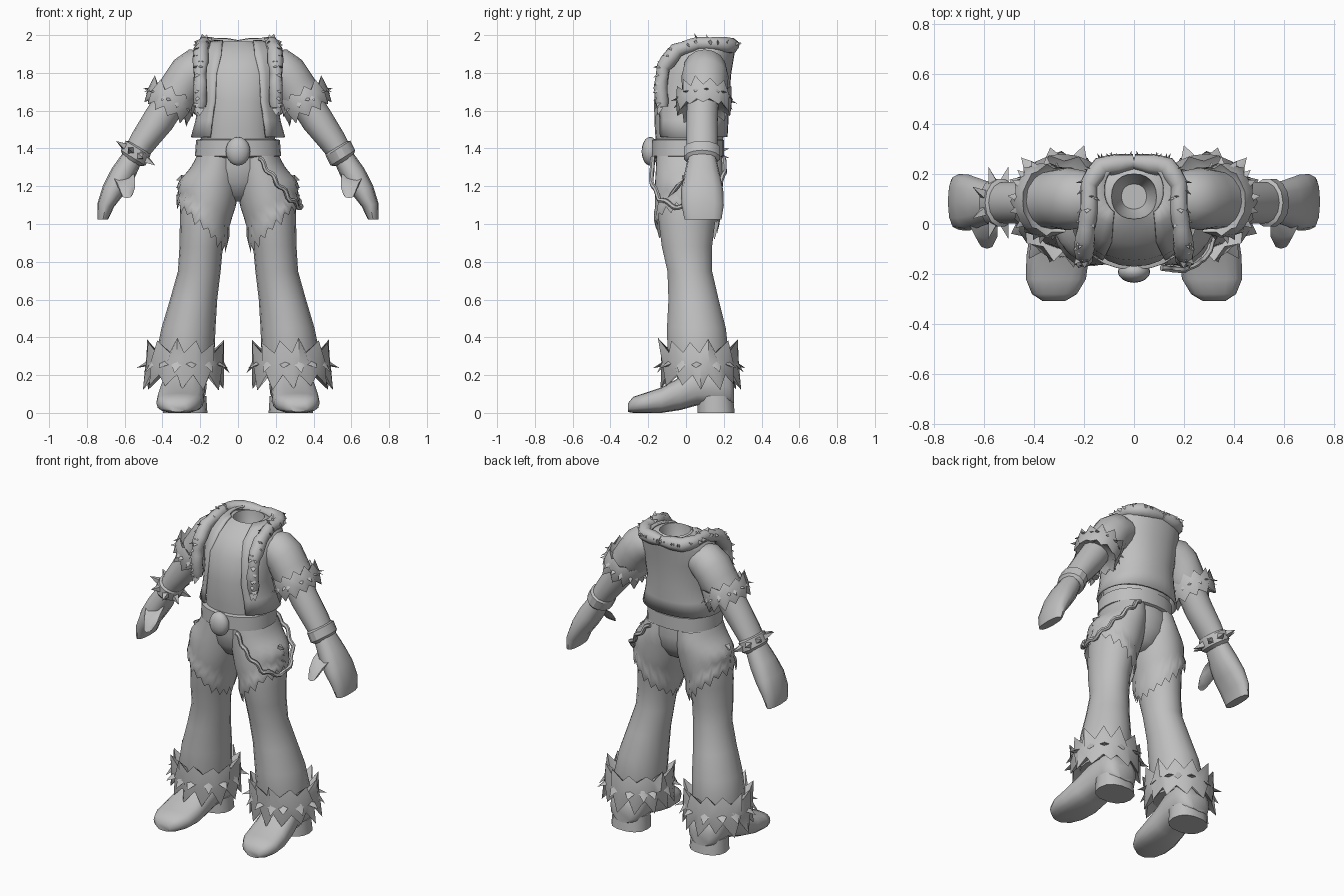
import bpy, bmesh, math, random
from mathutils import Vector as V

if "Cube" in bpy.data.objects:
    bpy.data.objects.remove(bpy.data.objects["Cube"])

random.seed(4)
grey = bpy.data.materials.new("plain grey")
grey.diffuse_color = (0.52, 0.52, 0.52, 1)
grey.use_nodes = True
grey.node_tree.nodes["Principled BSDF"].inputs["Base Color"].default_value = grey.diffuse_color


def finish(name, bm, mirror=True, solid=0, angle=50):
    """Turn a bmesh into a smooth-shaded object, mirrored across x if asked."""
    bmesh.ops.recalc_face_normals(bm, faces=bm.faces)
    me = bpy.data.meshes.new(name)
    bm.to_mesh(me)
    bm.free()
    ob = bpy.data.objects.new(name, me)
    bpy.context.collection.objects.link(ob)
    me.materials.append(grey)
    bpy.ops.object.select_all(action='DESELECT')
    ob.select_set(True)
    bpy.context.view_layer.objects.active = ob
    bpy.ops.object.shade_smooth_by_angle(angle=math.radians(angle))
    if solid:
        ob.modifiers.new("thickness", 'SOLIDIFY').thickness = solid
    if mirror:
        ob.modifiers.new("mirror", 'MIRROR')
    return ob


def spow(x, p):
    return math.copysign(abs(x) ** p, x)


def H(cx, cy, z, rx, ry):
    """Horizontal ring."""
    return V((cx, cy, z)), V((rx, 0, 0)), V((0, ry, 0))


def A(cx, cy, z, r, ry, deg):
    """Ring tilted about y, for the arms."""
    a = math.radians(deg)
    return V((cx, cy, z)), V((r * math.cos(a), 0, r * math.sin(a))), V((0, ry, 0))


def F(cx, y, z0, z1, rx):
    """Upright ring across the foot."""
    return V((cx, y, (z0 + z1) / 2)), V((rx, 0, 0)), V((0, 0, (z1 - z0) / 2))


def point(ring, a, p=1):
    c, u, v = ring
    return c + u * spow(math.cos(a), p) + v * spow(math.sin(a), p)


def skin(bm, rows, closed=True, caps=False):
    vs = [[bm.verts.new(p) for p in r] for r in rows]
    n = len(vs[0])
    for a, b in zip(vs, vs[1:]):
        for i in range(n if closed else n - 1):
            j = (i + 1) % n
            bm.faces.new((a[i], a[j], b[j], b[i]))
    if caps:
        bm.faces.new(vs[0])
        bm.faces.new(vs[-1])


def loft(name, rings, n=16, p=1.0, caps=True, mirror=True, angle=50):
    bm = bmesh.new()
    skin(bm, [[point(r, math.tau * i / n, p) for i in range(n)] for r in rings], True, caps)
    return finish(name, bm, mirror, angle=angle)


def spike(bm, base, d, width, length, s=None):
    """Fur lock or stud: a pyramid, flattened across s when s is given."""
    d = d.normalized()
    flat = .4 if s else 1
    s = (s or d.orthogonal()).normalized()
    t = d.cross(s)
    ring = [bm.verts.new(base + s * math.cos(k) * width + t * math.sin(k) * width * flat - d * .01)
            for k in (0, 1.57, 3.14, 4.71)]
    tip = bm.verts.new(base + d * length)
    for i in range(4):
        bm.faces.new((ring[i], ring[(i + 1) % 4], tip))


def fur_cuff(name, rings, teeth, tip, locks):
    """Bulging band whose upper and lower edges zigzag into locks; rings run top, middle, bottom."""
    bm = bmesh.new()
    top, mid, low = rings
    axis = (low[0] - top[0]).normalized()
    n = teeth * 2
    rows = [[] for _ in range(5)]
    for i in range(n):
        a = math.tau * (i + random.uniform(-.2, .2)) / n
        out = (point(mid, a) - mid[0]).normalized()
        k = random.uniform(.7, 1.25) * tip
        up, dn = (k, -.1 * k) if i % 2 else (-.1 * k, k)
        rows[0].append(point(top, a) - out * tip * .7 + axis * tip * .3)
        rows[1].append(point(top, a) + (out * .5 - axis) * up)
        rows[2].append(point(mid, a))
        rows[3].append(point(low, a) + (out * .4 + axis) * dn)
        rows[4].append(point(low, a) - out * tip * .7 - axis * tip * .3)
    skin(bm, rows, True, True)
    for i in range(locks):
        a = math.tau * (i + random.uniform(-.3, .3)) / locks
        b = point(mid, a)
        out = (b - mid[0]).normalized()
        sl = 1.2 if i % 2 else .4
        spike(bm, b - out * tip * .15, out + axis * sl, tip * .6, tip * 1.0, out.cross(axis))
    return finish(name, bm, angle=60)


def tube(bm, pts, radii, n=8):
    rows = []
    for i, q in enumerate(pts):
        d = (pts[min(i + 1, len(pts) - 1)] - pts[max(i - 1, 0)]).normalized()
        s = d.cross(V((.3, .2, 1))).normalized()
        t = d.cross(s)
        rows.append([q + (s * math.cos(math.tau * k / n) + t * math.sin(math.tau * k / n)) * radii[i]
                     for k in range(n)])
    skin(bm, rows, True, True)


def resample(pts, step):
    out = []
    for a, b in zip(pts, pts[1:]):
        a, b = V(a), V(b)
        m = max(1, round((b - a).length / step))
        out += [a.lerp(b, i / m) for i in range(m)]
    return out + [V(pts[-1])]


def sample(table, z):
    """Interpolate a (cx, cy, z, rx, ry) table, listed top down."""
    for a, b in zip(table, table[1:]):
        if z >= b[2]:
            t = min(1, max(0, (a[2] - z) / (a[2] - b[2])))
            return [x + (y - x) * t for x, y in zip(a, b)]
    return list(table[-1])


# Shirt, with a hollow neck
loft("shirt", [H(0, .015, 1.38, .2, .17), H(0, .02, 1.5, .195, .185), H(0, .02, 1.65, .195, .19),
               H(0, .035, 1.8, .21, .18), H(0, .075, 1.9, .205, .155), H(0, .11, 1.95, .15, .115),
               H(0, .11, 1.965, .09, .09), H(0, .11, 1.9, .08, .085), H(0, .11, 1.82, .05, .05)],
     24, .9, mirror=False)

# Open vest: rows stop at a front gap that narrows toward the neck
vest = [(H(0, .025, 1.46, .25, .195), .15), (H(0, .025, 1.55, .225, .2), .14),
        (H(0, .025, 1.65, .21, .203), .125), (H(0, .045, 1.8, .225, .195), .115),
        (H(0, .085, 1.9, .225, .172), .09), (H(0, .125, 1.955, .185, .14), .085),
        (H(0, .135, 1.975, .12, .115), .08)]
bm = bmesh.new()
rows = []
for ring, gap in vest:
    g = math.asin(min(.95, (gap / ring[1].x) ** (1 / .9)))
    rows.append([point(ring, -math.pi / 2 + g + (math.tau - 2 * g) * i / 28, .9) for i in range(29)])
skin(bm, rows, False)
finish("vest", bm, False, solid=.012)

# Fur trim running up the vest front, over the shoulder and round the nape
bm = bmesh.new()
path = resample([(.2, -.125, 1.62), (.2, -.135, 1.72), (.2, -.12, 1.83), (.195, -.05, 1.92),
                 (.18, .06, 1.955), (.18, .16, 1.955), (.13, .23, 1.945), (0, .25, 1.945)], .035)
tube(bm, path, [random.uniform(.034, .044) if 0 < i < len(path) - 1 else .03 for i in range(len(path))])
for i, q in enumerate(path[:-1]):
    along = path[i] - path[i + 1]
    for k in range(2):
        out = (q - V((.1, .06, 1.8))).normalized() + V((random.uniform(-.8, .8), 0, 0))
        out.z = min(out.z, .2)
        d = out.normalized() + along.normalized() * random.uniform(.4, 1)
        spike(bm, q + out.normalized() * .026, d, .024, .032, d.cross(out))
finish("vest_fur_trim", bm, angle=50)

# Sleeves with fur cuffs
loft("sleeve", [A(.16, .1, 1.83, .09, .1, 75), A(.21, .1, 1.82, .115, .115, 65),
                A(.265, .1, 1.78, .115, .125, 50), A(.3, .1, 1.72, .115, .12, 38),
                A(.345, .095, 1.66, .11, .115, 28)], 16)
fur_cuff("sleeve_fur_cuff", [A(.338, .095, 1.69, .12, .13, 27), A(.355, .095, 1.655, .137, .15, 27),
                             A(.372, .095, 1.61, .118, .128, 27)], 11, .034, 16)

# Forearms, gloves and thumbs
loft("forearm", [A(.35, .09, 1.66, .085, .085, 30), A(.42, .085, 1.55, .085, .085, 33),
                 A(.5, .085, 1.44, .073, .085, 35), A(.565, .085, 1.34, .06, .08, 35)], 14)
loft("glove_cuff", [A(.52, .085, 1.405, .066, .083, 32), A(.53, .085, 1.4, .077, .097, 32),
                    A(.555, .085, 1.35, .077, .097, 32), A(.565, .085, 1.335, .055, .08, 32)], 14, angle=30)
loft("hand", [A(.56, .085, 1.35, .056, .075, 33), A(.612, .085, 1.26, .066, .095, 30),
              A(.66, .085, 1.18, .06, .112, 25), A(.7, .088, 1.1, .045, .112, 12),
              A(.715, .09, 1.025, .028, .098, 0)], 12, .85)
bm = bmesh.new()
skin(bm, [[V((c[0] + c[3] * math.cos(k * .785), c[1] + c[3] * .8 * math.sin(k * .785),
              c[2] + c[3] * .6 * math.sin(k * .785))) for k in range(8)]
          for c in [(.605, .04, 1.27, .055), (.6, -.01, 1.24, .055), (.59, -.05, 1.19, .044),
                    (.588, -.075, 1.155, .03)]], True, True)
finish("thumb", bm)

# Studs on the right wrist only
bm = bmesh.new()
wrist = A(-.542, .085, 1.375, .075, .095, -32)
for i in range(8):
    b = point(wrist, math.tau * (i + .5) / 8)
    spike(bm, b, b - wrist[0], .026, .06)
finish("wrist_studs", bm, False, angle=20)

# Belt and oval buckle
loft("belt", [H(0, .01, 1.45, .195, .175), H(0, .01, 1.445, .222, .192), H(0, .01, 1.36, .228, .192),
              H(0, .01, 1.35, .19, .17)], 24, .9, mirror=False, angle=40)
bm = bmesh.new()
bmesh.ops.create_uvsphere(bm, u_segments=16, v_segments=10, radius=1)
for v in bm.verts:
    v.co = V((v.co.x * .065, v.co.y * .045 - .19, v.co.z * .076 + 1.385))
finish("buckle", bm, False)

# Flared trousers
leg = [(.1, .015, 1.38, .1, .16), (.12, .02, 1.28, .125, .17), (.143, .015, 1.2, .143, .17),
       (.163, .01, 1.1, .143, .165), (.18, .005, 1.0, .128, .15), (.195, .005, .88, .115, .135),
       (.205, .02, .75, .113, .12), (.235, .04, .6, .125, .135), (.262, .055, .45, .143, .158),
       (.28, .065, .3, .155, .165), (.28, .065, .2, .14, .15)]
loft("trouser_leg", [H(*r) for r in leg], 18)
loft("seat", [H(0, .015, 1.4, .2, .17), H(0, .02, 1.3, .21, .172), H(0, .02, 1.22, .19, .155),
              H(0, .02, 1.15, .12, .11), H(0, .02, 1.12, .06, .06)], 20, mirror=False)

# Overshorts: hem high on the outside, low on the inner thigh, with a zigzag fur edge
bm = bmesh.new()
n, m = 36, 9
rows = [[] for _ in range(m + 1)]
for i in range(n):
    a = math.tau * i / n
    hem = 1.0 + .12 * math.cos(a) - (random.uniform(.03, .05) if i % 2 else 0)
    for k in range(m + 1):
        z = 1.36 + (hem - 1.36) * k / m
        cx, cy, _, rx, ry = sample(leg, z)
        swell = .03 * math.exp(-((z - 1.22) / .06) ** 2) * max(0, math.cos(a))
        fur = {m: .016, m - 1: .022}.get(k, .01)
        q = point(H(cx, cy, z, rx + fur + swell, ry + fur), a)
        q.x = max(q.x, 0)
        rows[k].append(q)
skin(bm, rows)
for z in (1.16, 1.2, 1.24):
    spike(bm, V((.3, 0, z)), V((1, random.uniform(-.5, .5), -.3)), .025, .03)
finish("overshorts", bm, angle=60)

# Wavy hip chain on the left side, front belt to back belt
bm = bmesh.new()
path = resample([(.11, -.175, 1.35), (.2, -.185, 1.23), (.28, -.14, 1.13), (.33, -.04, 1.085),
                 (.33, .06, 1.1), (.28, .16, 1.18), (.2, .205, 1.27), (.12, .2, 1.35)], .02)
for i, q in enumerate(path):
    q += V((.005, 0, .007)) * math.sin(i * 1.2)
tube(bm, path, [.013] * len(path), 6)
finish("hip_chain", bm, False)

# Shaggy fur at the trouser hems
fur_cuff("trouser_fur_cuff", [H(.278, .07, .325, .18, .185), H(.282, .075, .26, .208, .205),
                              H(.285, .075, .195, .185, .185)], 12, .062, 14)

# Boots: foot, shaft and heel block
loft("boot", [F(.32, -.308, .005, .05, .045), F(.318, -.28, 0, .085, .09), F(.312, -.22, 0, .105, .12),
              F(.305, -.13, 0, .135, .125), F(.297, -.03, .015, .19, .118), F(.285, .06, .04, .25, .11),
              F(.28, .17, .04, .26, .115), F(.28, .23, .04, .22, .1), F(.28, .255, .05, .16, .06)],
     16, .75)
loft("boot_heel", [H(.28, .16, 0, .118, .1), H(.28, .155, .09, .112, .095)], 14, .85, angle=40)
